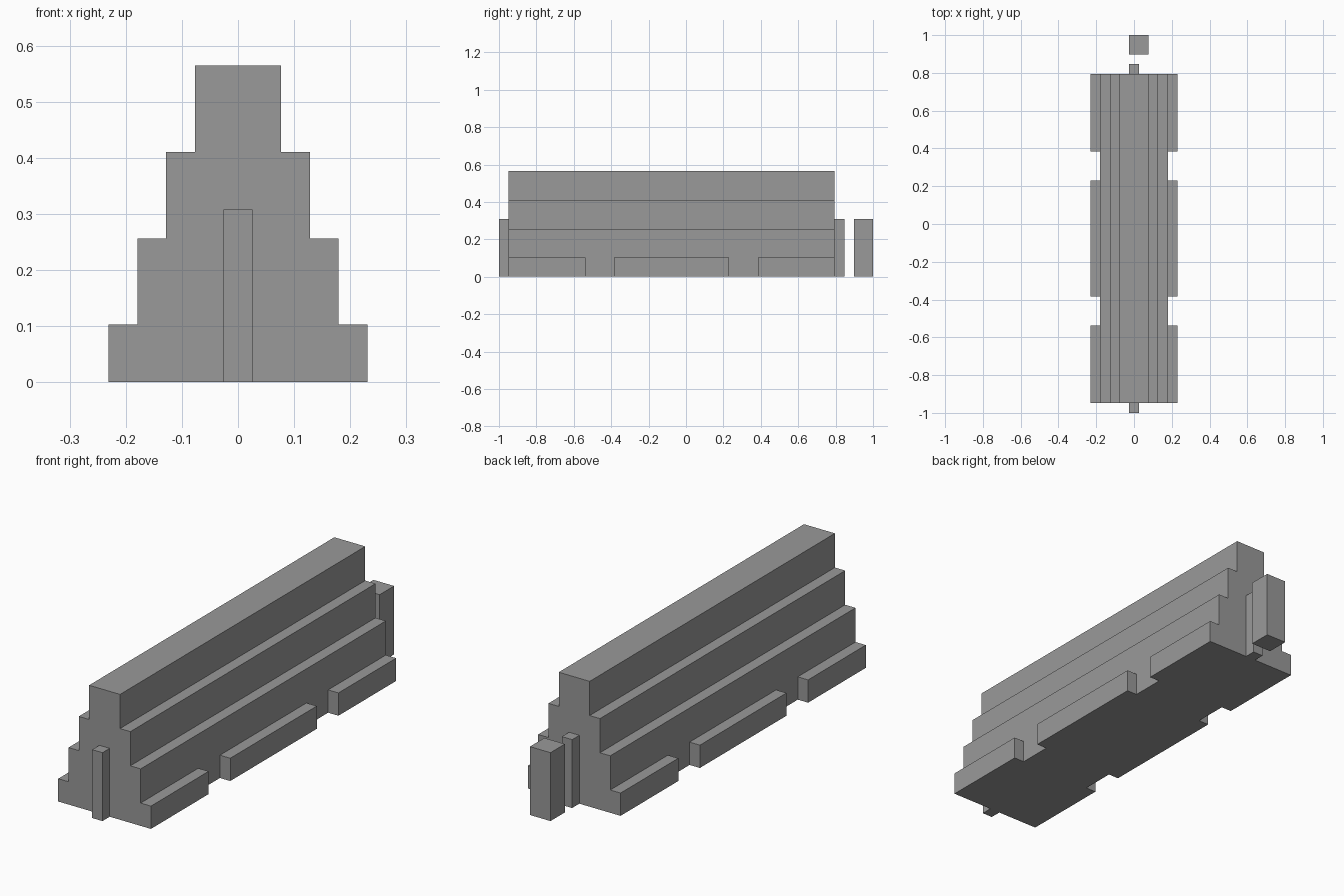
import bpy
import bmesh
from mathutils import Vector

cube = bpy.data.objects.get("Cube")
if cube:
    bpy.data.objects.remove(cube, do_unlink=True)

U = 2 / 39  # grid unit: the model is 39 units long


def pos(x, y, z):
    """Grid units to model space; y counts from the front end."""
    return Vector((x * U, y * U - 1, z * U))


grey = bpy.data.materials.new("plain grey")
grey.use_nodes = True
colour = (0.32, 0.32, 0.32, 1)
grey.diffuse_color = colour
grey.node_tree.nodes["Principled BSDF"].inputs["Base Color"].default_value = colour


def extrude_profile(name, profile, y0, y1):
    """Extrude an x-z outline along y."""
    bm = bmesh.new()
    face = bm.faces.new([bm.verts.new(pos(x, y0, z)) for x, z in profile])
    new = bmesh.ops.extrude_face_region(bm, geom=[face])["geom"]
    verts = [v for v in new if isinstance(v, bmesh.types.BMVert)]
    bmesh.ops.translate(bm, verts=verts, vec=(0, (y1 - y0) * U, 0))
    bmesh.ops.recalc_face_normals(bm, faces=bm.faces)
    mesh = bpy.data.meshes.new(name)
    bm.to_mesh(mesh)
    bm.free()
    mesh.materials.append(grey)
    obj = bpy.data.objects.new(name, mesh)
    bpy.context.collection.objects.link(obj)
    return obj


def block(name, x0, x1, y0, y1, height):
    return extrude_profile(name, [(x0, 0), (x1, 0), (x1, height), (x0, height)], y0, y1)


# Stepped main body
half = [(3.5, 0), (3.5, 5), (2.5, 5), (2.5, 8), (1.5, 8), (1.5, 11)]
extrude_profile("stepped_body", half + [(-x, z) for x, z in reversed(half)], 1, 35)

# Low ledges along both sides, with gaps between them
for part, y0, y1 in (("front", 1, 9), ("middle", 12, 24), ("back", 27, 35)):
    block(f"{part}_ledge_left", 3.5, 4.5, y0, y1, 2)
    block(f"{part}_ledge_right", -4.5, -3.5, y0, y1, 2)

# Posts on the end walls
block("front_post", -0.5, 0.5, 0, 1, 6)
block("back_post", -0.5, 0.5, 35, 36, 6)

# Free-standing pillar behind the body, set off centre
block("back_pillar", -0.5, 1.5, 37, 39, 6)
